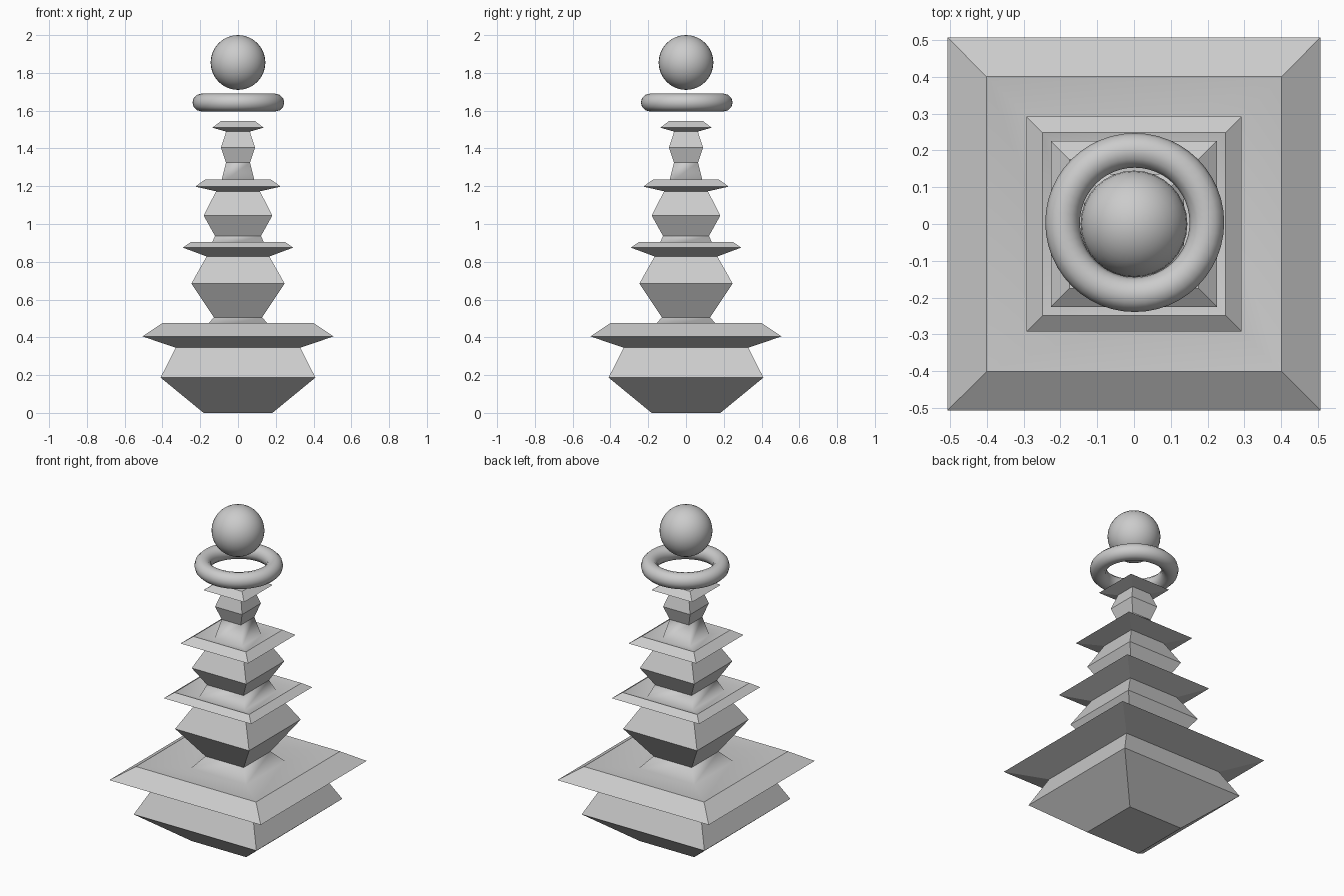
import bpy, bmesh

if "Cube" in bpy.data.objects:
    bpy.data.objects.remove(bpy.data.objects["Cube"])

# (half width, height) up each tier: foot, belly, shoulder, eave, roof edge, roof dip
TIERS = [
    [(0.182, 0.0), (0.41, 0.187), (0.33, 0.345), (0.506, 0.405), (0.401, 0.475), (0.185, 0.44)],
    [(0.128, 0.506), (0.247, 0.685), (0.166, 0.828), (0.292, 0.875), (0.249, 0.905), (0.152, 0.868)],
    [(0.122, 0.937), (0.182, 1.045), (0.116, 1.173), (0.226, 1.198), (0.175, 1.235), (0.092, 1.213)],
    [(0.064, 1.325), (0.09, 1.405), (0.063, 1.489), (0.136, 1.51), (0.09, 1.545)],
]


def square_tower(name, tiers):
    """Stack square rings into one closed skin, smooth only inside the roof dips."""
    bm = bmesh.new()
    below, below_kind = None, -1
    for tier in tiers:
        for kind, (h, z) in enumerate(tier):
            ring = [bm.verts.new((sx * h, sy * h, z))
                    for sx, sy in ((-1, -1), (1, -1), (1, 1), (-1, 1))]
            if below is None:
                bm.faces.new(ring[::-1])
            else:
                soft = 5 in (kind, below_kind)
                for i in range(4):
                    j = (i + 1) % 4
                    bm.faces.new((below[i], below[j], ring[j], ring[i])).smooth = soft
            below, below_kind = ring, kind
    bm.faces.new(below)
    # Keep hard edges everywhere except across the dip floor and its shallow mitres
    dips = {round(t[5][1], 3) for t in tiers if len(t) > 5}
    for e in bm.edges:
        heights = [round(v.co.z, 3) for v in e.verts]
        across = all(z in dips for z in heights)
        shallow = e.calc_face_angle(3.0) < 0.5
        e.smooth = across or shallow
    mesh = bpy.data.meshes.new(name)
    bm.to_mesh(mesh)
    bm.free()
    obj = bpy.data.objects.new(name, mesh)
    bpy.context.collection.objects.link(obj)
    return obj


# Tiered square column
square_tower("tiered_column", TIERS)

# Floating ring
bpy.ops.mesh.primitive_torus_add(location=(0.002, 0.004, 1.643), major_radius=0.196,
                                 minor_radius=0.047, major_segments=48, minor_segments=12)
bpy.context.object.name = "floating_ring"
bpy.ops.object.shade_smooth()

# Floating ball
bpy.ops.mesh.primitive_uv_sphere_add(location=(0, 0, 1.855), radius=0.145,
                                     segments=32, ring_count=16)
bpy.context.object.name = "floating_ball"
bpy.ops.object.shade_smooth()
